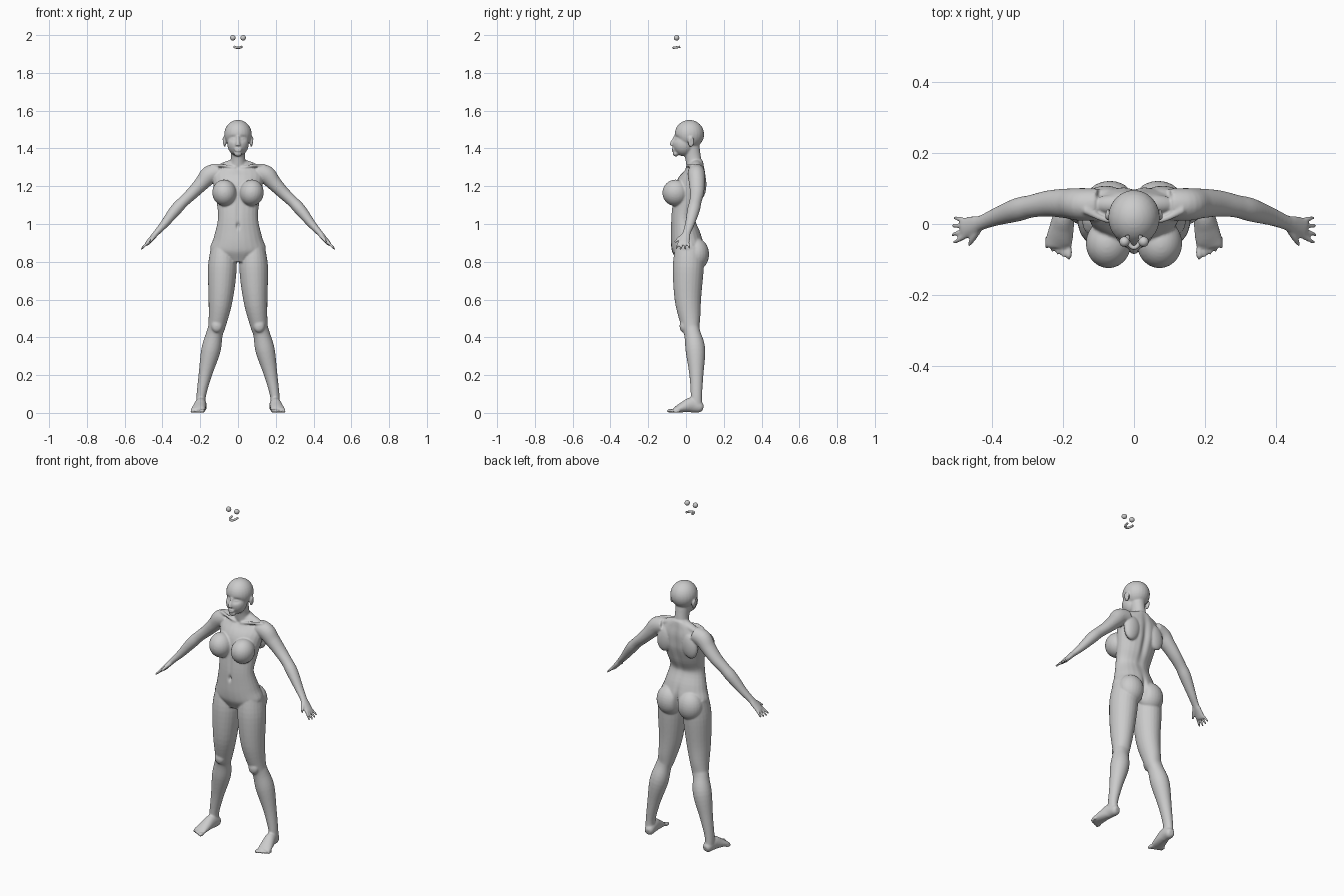
import bpy, bmesh, math
from mathutils import Vector, Matrix

cube = bpy.data.objects.get("Cube")
if cube:
    bpy.data.objects.remove(cube, do_unlink=True)

grey = bpy.data.materials.new("plain grey")
grey.use_nodes = True
colour = (.6, .6, .6, 1)
grey.diffuse_color = colour
grey.node_tree.nodes["Principled BSDF"].inputs["Base Color"].default_value = colour

UP, BACK = Vector((0, 0, 1)), Vector((0, 1, 0))
body = bmesh.new()


def spline(keys, steps=5):
    """Smooth interpolation through rows of numbers."""
    rows = [Vector(k) for k in keys]
    result = []
    for i in range(len(rows) - 1):
        before, start, end = rows[max(i - 1, 0)], rows[i], rows[i + 1]
        after = rows[min(i + 2, len(rows) - 1)]
        for step in range(steps):
            t = step / steps
            m, n = (end - before) / 2, (after - start) / 2
            result.append(start * (2*t**3 - 3*t**2 + 1) + m * (t**3 - 2*t**2 + t)
                          + end * (3*t**2 - 2*t**3) + n * (t**3 - t**2))
    return result + [rows[-1]]


def tube(keys, ref=BACK, sides=(1, -1), count=24):
    """Loft elliptical rings; each key is x, y, z, half width, half depth along ref."""
    rows = spline(keys)
    centres = [Vector(r[:3]) for r in rows]
    for side in sides:
        rings = []
        for i, row in enumerate(rows):
            along = (centres[min(i + 1, len(rows) - 1)] - centres[max(i - 1, 0)]).normalized()
            v = (ref - along * ref.dot(along)).normalized()
            u = v.cross(along)
            ring = []
            for k in range(count):
                a = math.tau * k / count
                p = centres[i] + u * row[3] * math.cos(a) + v * row[4] * math.sin(a)
                ring.append(body.verts.new((p.x * side, p.y, p.z)))
            rings.append(ring)
        for low, high in zip(rings, rings[1:]):
            for k in range(count):
                n = (k + 1) % count
                body.faces.new((low[k], low[n], high[n], high[k]))
        body.faces.new(rings[0][::-1])
        body.faces.new(rings[-1])


def blob(centre, radii, sides=(1, -1), tilt=0):
    """Ellipsoid, tilted about the front-back axis."""
    for side in sides:
        place = (Matrix.Translation((centre[0] * side, centre[1], centre[2]))
                 @ Matrix.Rotation(tilt * side, 4, 'Y') @ Matrix.Diagonal((*radii, 1)))
        bmesh.ops.create_uvsphere(body, u_segments=24, v_segments=16, radius=1, matrix=place)


MID = (1,)

# Torso and neck
tube([(0, .015, .8, .08, .06), (0, .012, .86, .146, .085), (0, 0, .93, .128, .082),
      (0, -.015, 1.03, .106, .064), (0, .005, 1.12, .114, .076), (0, .025, 1.2, .128, .08),
      (0, .045, 1.26, .135, .062), (0, .052, 1.305, .095, .045), (0, .05, 1.335, .045, .04)], sides=MID)
tube([(0, .05, 1.28, .06, .045), (0, .04, 1.34, .039, .042), (0, .025, 1.42, .04, .045)], sides=MID)
blob((.072, -.055, 1.165), (.064, .07, .07), tilt=.15)     # bust
blob((.068, .055, .84), (.075, .067, .085))                # seat
blob((.08, .08, 1.21), (.05, .028, .075), tilt=-.2)        # shoulder blades
blob((.05, .055, 1.31), (.075, .028, .025), tilt=.3)       # upper shoulder slope
tube([(.015, .005, 1.295, .008, .008), (.08, .012, 1.31, .008, .008),
      (.14, .04, 1.31, .01, .01)], ref=UP)                 # collar bones

# Head
blob((0, .018, 1.475), (.073, .078, .076), MID)
blob((0, -.012, 1.425), (.057, .06, .066), MID)
blob((0, -.054, 1.373), (.021, .016, .016), MID)
blob((0, -.068, 1.393), (.021, .009, .01), MID)
tube([(0, -.06, 1.462, .007, .008), (0, -.074, 1.43, .009, .01), (0, -.076, 1.415, .013, .01)], sides=MID)
blob((.074, .026, 1.435), (.008, .017, .028), tilt=.15)

# Legs
tube([(.08, .02, .88, .062, .075), (.083, .012, .77, .076, .082), (.092, .01, .6, .064, .07),
      (.11, .025, .47, .047, .052), (.124, .036, .42, .044, .046), (.144, .05, .33, .051, .052),
      (.174, .055, .2, .035, .037), (.195, .055, .09, .025, .03), (.196, .055, .03, .025, .033)])
blob((.112, -.012, .46), (.03, .022, .035))                # knee caps

# Feet and toes
tube([(.19, .09, .026, .015, .015), (.192, .075, .03, .026, .029), (.197, .03, .042, .03, .04),
      (.205, -.015, .03, .035, .028), (.212, -.05, .018, .038, .017), (.213, -.066, .013, .036, .01)], ref=UP)
for toe in range(5):
    size = .011 - toe * .0012
    blob((.184 + toe * .0155, -.08 + toe * .007, size), (size * .85, .022, size))

# Arms
tube([(.1, .055, 1.275, .045, .045), (.15, .055, 1.26, .049, .046), (.19, .058, 1.217, .04, .042),
      (.24, .058, 1.165, .033, .037), (.29, .05, 1.118, .03, .032), (.33, .04, 1.075, .031, .033),
      (.39, .02, 1, .022, .025), (.43, .004, .955, .016, .021), (.45, -.003, .932, .014, .026),
      (.478, -.012, .9, .012, .03), (.485, -.014, .893, .009, .028)])

# Fingers and thumb
for finger in range(4):
    spread = finger - 1.5
    reach = .046 - abs(finger - 1.3) * .005
    base = Vector((.474, -.012 + spread * .014, .906))
    tip = base + Vector((.7, -.1 + spread * .2, -.72)) * reach * 1.3
    tube([(*base, .008, .008), (*base.lerp(tip, .5), .007, .007), (*tip, .005, .005)], count=12)
tube([(.437, -.012, .94, .01, .012), (.453, -.038, .922, .009, .01), (.466, -.06, .903, .005, .006)],
     ref=UP, count=12)

# Merge the parts into one skin
bmesh.ops.recalc_face_normals(body, faces=body.faces[:])
raw = bpy.data.meshes.new("body_parts")
body.to_mesh(raw)
body.free()
shape = bpy.data.objects.new("body_parts", raw)
bpy.context.collection.objects.link(shape)
remesh = shape.modifiers.new("merge", 'REMESH')
remesh.mode = 'VOXEL'
remesh.voxel_size = .0048
smooth = shape.modifiers.new("soften", 'SMOOTH')
smooth.factor, smooth.iterations = .5, 4
graph = bpy.context.evaluated_depsgraph_get()
skin = bpy.data.meshes.new_from_object(shape.evaluated_get(graph))
bpy.data.objects.remove(shape, do_unlink=True)

# Sculpted hollows and ridges: centre, spread, push
pushes = [((.027, -.062, 1.452), (.015, .03, .009), (0, .011, 0)),       # eye sockets
          ((.027, -.062, 1.452), (.009, .03, .004), (0, -.005, 0)),      # eyelids
          ((0, -.08, 1.393), (.016, .02, .002), (0, .004, 0)),           # mouth
          ((.08, .03, 1.438), (.02, .007, .013), (-.004, 0, 0)),         # ear hollow
          ((0, -.08, .99), (.006, .03, .011), (0, .012, 0)),             # navel
          ((0, -.08, 1.07), (.007, .03, .07), (0, .005, 0)),             # belly line
          ((0, .1, 1.15), (.012, .05, .1), (0, -.012, 0)),               # spine
          ((0, .1, .84), (.008, .05, .05), (0, -.02, 0)),                # seat cleft
          ((0, .02, 1.285), (.012, .03, .012), (0, .006, 0)),            # throat notch
          ((.12, .09, .45), (.03, .03, .03), (0, -.006, 0))]             # back of knee
for vert in skin.vertices:
    here = Vector((abs(vert.co.x), vert.co.y, vert.co.z))
    for centre, spread, push in pushes:
        far = sum(((here[i] - centre[i]) / spread[i]) ** 2 for i in range(3))
        if far < 9:
            move = Vector(push) * math.exp(-far / 2)
            move.x *= math.copysign(1, vert.co.x)
            vert.co += move
    vert.co.z = max(vert.co.z, 0)

skin.materials.clear()
skin.materials.append(grey)
figure = bpy.data.objects.new("body", skin)
bpy.context.collection.objects.link(figure)
for face in skin.polygons:
    face.use_smooth = True

# Loose eyeballs above the head
for name, side in (("left_eye", 1), ("right_eye", -1)):
    bpy.ops.mesh.primitive_uv_sphere_add(segments=24, ring_count=16, radius=.0145,
                                         location=(.027 * side, -.05, 1.9855))
    eye = bpy.context.object
    eye.name = name
    eye.data.materials.append(grey)
    bpy.ops.object.shade_smooth()

# Loose tooth arch
arch = bpy.data.curves.new("tooth_arch", 'CURVE')
arch.dimensions = '3D'
arch.bevel_depth = .006
arch.use_fill_caps = True
line = arch.splines.new('POLY')
line.points.add(16)
for k, point in enumerate(line.points):
    a = math.pi * k / 16
    point.co = (.019 * math.cos(a), -.031 - .036 * math.sin(a), 1.938 - .005 * math.sin(a), 1)
arch.materials.append(grey)
bpy.context.collection.objects.link(bpy.data.objects.new("tooth_arch", arch))
